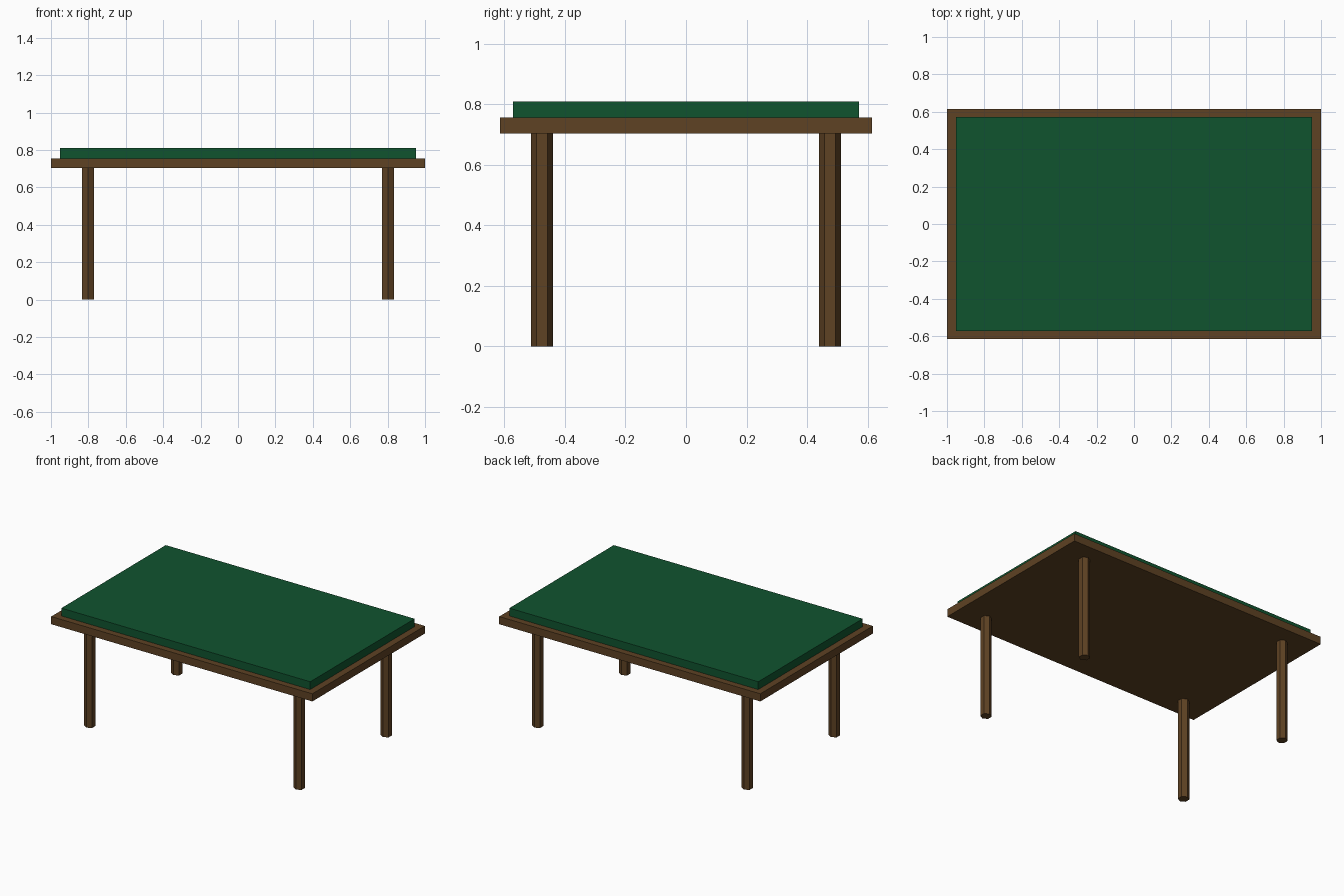
import bpy

cube = bpy.data.objects.get("Cube")
if cube:
    bpy.data.objects.remove(cube, do_unlink=True)


def material(name, rgb):
    mat = bpy.data.materials.new(name)
    mat.use_nodes = True
    mat.diffuse_color = (*rgb, 1)
    mat.node_tree.nodes["Principled BSDF"].inputs["Base Color"].default_value = (*rgb, 1)
    return mat


def slab(name, width, depth, bottom, top, mat):
    bpy.ops.mesh.primitive_cube_add(size=1, location=(0, 0, (bottom + top) / 2))
    obj = bpy.context.object
    obj.name = name
    obj.scale = (width, depth, top - bottom)
    bpy.ops.object.transform_apply(location=False, rotation=False, scale=True)
    obj.data.materials.append(mat)


wood = material("dark_brown_wood", (0.112, 0.054, 0.017))
felt = material("green_felt", (0.005, 0.088, 0.028))

LEG_TOP, FRAME_TOP, FELT_TOP = 0.703, 0.756, 0.81

# Table top: wooden board with a raised felt playing surface
slab("table_board", 2.0, 1.23, LEG_TOP, FRAME_TOP, wood)
slab("felt_surface", 1.906, 1.142, FRAME_TOP, FELT_TOP, felt)

# Four hexagonal legs
for x_side, x_sign in (("left", 1), ("right", -1)):
    for y_side, y_sign in (("front", -1), ("back", 1)):
        bpy.ops.mesh.primitive_cylinder_add(
            vertices=6, radius=0.036, depth=LEG_TOP,
            location=(0.802 * x_sign, 0.476 * y_sign, LEG_TOP / 2))
        leg = bpy.context.object
        leg.name = f"{y_side}_{x_side}_leg"
        leg.data.materials.append(wood)
